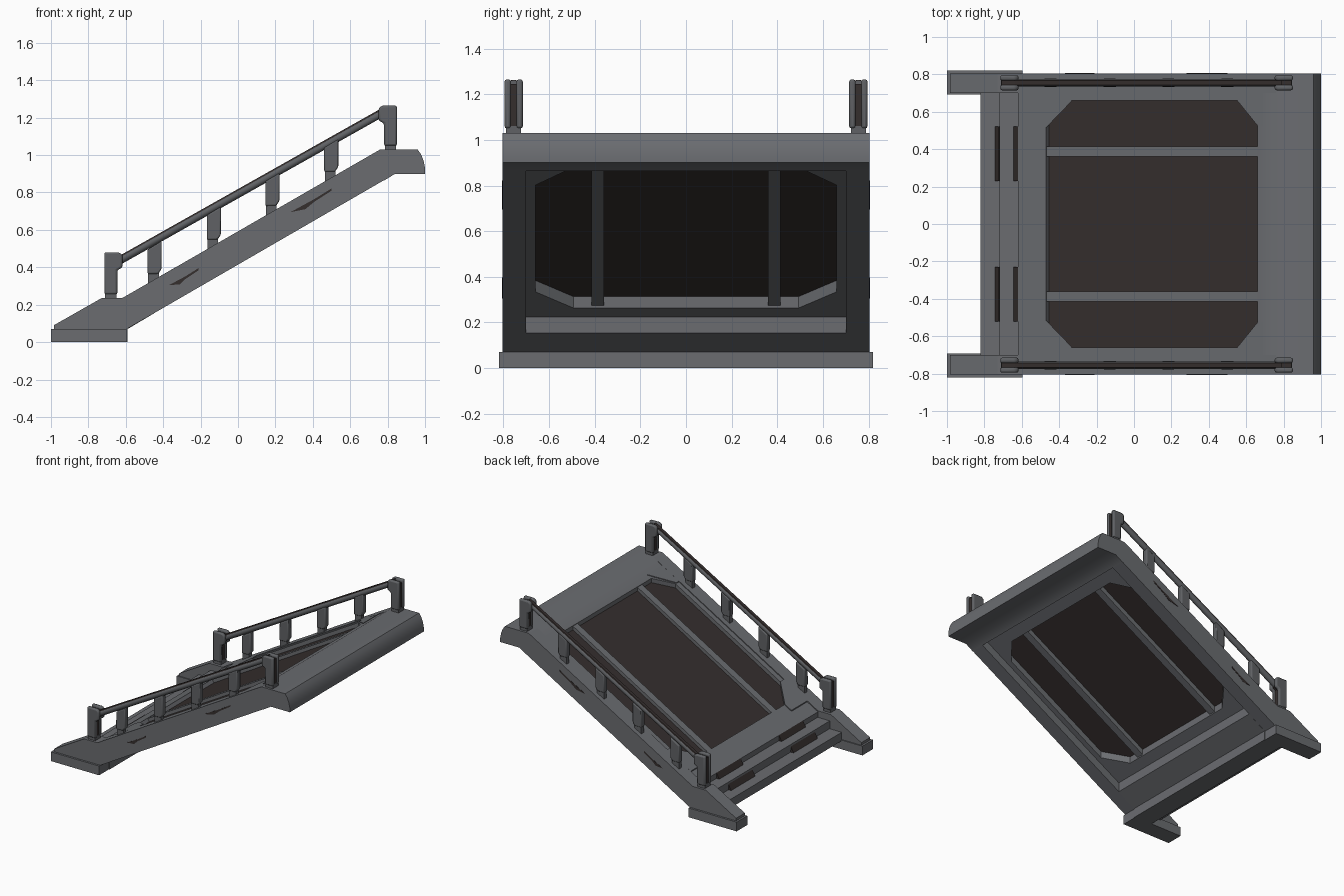
import bpy, bmesh, math

if "Cube" in bpy.data.objects:
    bpy.data.objects.remove(bpy.data.objects["Cube"])

def mat(name, c):
    m = bpy.data.materials.new(name)
    m.diffuse_color = (*c, 1)
    m.use_nodes = True
    m.node_tree.nodes["Principled BSDF"].inputs["Base Color"].default_value = m.diffuse_color
    return m

GREY = mat("steel grey", (0.145, 0.151, 0.163))
POST = mat("post grey", (0.115, 0.12, 0.128))
BROWN = mat("dark brown", (0.036, 0.028, 0.027))

SLOPE = math.tan(math.radians(30))

def line(x):
    """Height of the ramp's top line at x."""
    return 0.235 + SLOPE * (x + 0.62)

def loft(name, a, b, m, bevel=0, smooth=False):
    """Solid between two matching outlines."""
    bm = bmesh.new()
    va = [bm.verts.new(p) for p in a]
    vb = [bm.verts.new(p) for p in b]
    n = len(a)
    bm.faces.new(va)
    bm.faces.new(vb[::-1])
    for i in range(n):
        j = (i + 1) % n
        bm.faces.new((va[i], vb[i], vb[j], va[j]))
    bmesh.ops.recalc_face_normals(bm, faces=bm.faces)
    me = bpy.data.meshes.new(name)
    bm.to_mesh(me)
    bm.free()
    me.materials.append(m)
    ob = bpy.data.objects.new(name, me)
    bpy.context.collection.objects.link(ob)
    if bevel:
        md = ob.modifiers.new("bevel", 'BEVEL')
        md.width = bevel
        md.segments = 2
    if smooth:
        bpy.context.view_layer.objects.active = ob
        ob.select_set(True)
        bpy.ops.object.shade_smooth_by_angle(angle=math.radians(40))
        ob.select_set(False)
    return ob

def prism(name, xz, y0, y1, m, **k):
    return loft(name, [(x, y0, z) for x, z in xz], [(x, y1, z) for x, z in xz], m, **k)

def slab(name, xy, top, bot, m):
    """Plan outline laid along the slope, between two height offsets."""
    return loft(name, [(x, y, line(x) + top) for x, y in xy],
                [(x, y, line(x) + bot) for x, y in xy], m)

def rect(x0, x1, z0, z1):
    return [(x0, z0), (x1, z0), (x1, z1), (x0, z1)]

# Upper landing, full width, with rounded nose
LOW = -0.18
prism("landing", [(0.66, line(0.66) - 0.008), (0.76, 1.03), (0.96, 1.03), (0.978, 1.005),
                  (0.992, 0.97), (1.0, 0.93), (1.0, 0.90), (0.84, 0.90), (0.78, line(0.78) + LOW),
                  (0.78, line(0.78) - 0.11), (0.66, line(0.66) - 0.11)],
      -0.805, 0.805, GREY, smooth=True)

# Lower cross beam, whose front carries the third step
prism("lower_beam", [(-0.62, 0.19), (-0.62, line(-0.62) - 0.008), (-0.47, line(-0.47) - 0.008),
                     (-0.45, line(-0.45) - 0.05), (-0.45, line(-0.45) + LOW),
                     (-0.59, 0.07), (-0.59, 0.12)], -0.70, 0.70, GREY)
# Steps and base between the feet
prism("middle_step", [(-0.72, 0.13), (-0.72, 0.185), (-0.60, 0.185), (-0.58, 0.08), (-0.70, 0.08)],
      -0.70, 0.70, GREY)
prism("bottom_step", rect(-0.82, -0.60, 0.06, 0.125), -0.70, 0.70, GREY)
prism("step_base", rect(-0.74, -0.59, 0.0, 0.07), -0.70, 0.70, GREY)

# Recessed dark ramp deck
slab("deck", [(-0.48, -0.53), (-0.34, -0.67), (0.56, -0.67), (0.67, -0.53),
              (0.67, 0.53), (0.56, 0.67), (-0.34, 0.67), (-0.48, 0.53)], -0.04, -0.06, BROWN)
slab("lower_lip", [(-0.47, -0.70), (-0.38, -0.70), (-0.38, 0.70), (-0.47, 0.70)],
     -0.06, -0.11, GREY)

for s in (-1, 1):
    def sl(name, xy, t, b, m):
        return slab(name, [(x, s * y) for x, y in xy], t, b, m)

    # Foot and sloping side beam
    prism("foot", rect(-1.0, -0.595, 0, 0.07), s * 0.692, s * 0.82, GREY)
    prism("side_beam", [(-0.985, 0.07), (-0.985, 0.09), (-0.73, 0.235), (-0.62, 0.235),
                        (0.76, 1.03), (0.80, 1.03), (0.84, 0.90), (-0.595, 0.07)],
          s * 0.70, s * 0.805, GREY)

    # Deck frame: side rail, divider and corner gussets
    sl("frame_side", rect(-0.47, 0.69, 0.66, 0.70), -0.008, -0.11, GREY)
    sl("deck_divider", rect(-0.47, 0.67, 0.36, 0.415), -0.012, -0.10, GREY)
    for name, tri in (("lower_corner", [(-0.475, 0.51), (-0.33, 0.662), (-0.475, 0.662)]),
                      ("upper_corner", [(0.665, 0.52), (0.665, 0.662), (0.55, 0.662)])):
        sl(name, tri, -0.008, -0.11, GREY)
    sl("lower_gusset", [(-0.53, 0.51), (-0.475, 0.51), (-0.335, 0.655), (-0.335, 0.70),
                        (-0.53, 0.70)], 0.0, -0.01, GREY)
    sl("upper_gusset", [(0.69, 0.52), (0.69, 0.70), (0.55, 0.70), (0.55, 0.67)],
       -0.002, -0.01, GREY)
    sl("under_gusset", [(-0.39, 0.48), (-0.25, 0.67), (-0.39, 0.67)], -0.06, -0.11, GREY)

    # Worn brown patches on step fronts and beam sides
    for x, z in ((-0.72, 0.135), (-0.62, 0.195)):
        prism("step_wear", [(x - 0.024, z - 0.008), (x - 0.001, z + 0.035), (x, z - 0.008)],
              s * 0.23, s * 0.52, BROWN)
    for xs in ((-0.37, -0.31, -0.28, -0.21), (0.28, 0.36, 0.41, 0.50)):
        a, b, c, d = xs
        o = -0.075 if a < 0 else -0.06
        prism("beam_wear", [(a, line(a) + o), (b, line(b) + o - 0.03), (c, line(c) + o - 0.018),
                            (d, line(d) + o - 0.012), (d, line(d) + o), (c, line(c) + o - 0.004)],
              s * 0.80, s * 0.807, BROWN)

    # Handrail with brown top strip
    yc = s * 0.755
    ends = [(-0.65, 0.426), (0.79, 0.426 + 1.44 * SLOPE * 0.975)]
    rings = [[(x, yc + 0.021 * math.cos(i * math.pi / 6), z + 0.024 * math.sin(i * math.pi / 6))
              for i in range(12)] for x, z in ends]
    loft("handrail", rings[0], rings[1], POST, smooth=True)
    strips = [[(x, yc - 0.014, z + 0.017), (x, yc + 0.014, z + 0.017),
               (x, yc + 0.012, z + 0.0265), (x, yc - 0.012, z + 0.0265)] for x, z in ends]
    loft("handrail_strip", strips[0], strips[1], BROWN)

    # Middle posts with narrow necks
    for x in (-0.447, -0.13, 0.183, 0.498):
        t = line(x)
        prism("post_neck", rect(x - 0.033, x + 0.024, t - 0.03, t + 0.05),
              yc - 0.016, yc + 0.016, POST)
        prism("middle_post", [(x - 0.037, t + 0.03), (x + 0.02, t + 0.03), (x + 0.038, t + 0.055),
                              (x + 0.038, t + 0.205), (x - 0.037, t + 0.16)],
              yc - 0.022, yc + 0.022, POST, bevel=0.007, smooth=True)

    # Slotted end posts whose heads hold the rail
    for xc, z, h, d in ((-0.68, 0.235, 0.245, 1), (0.815, 1.03, 0.235, -1)):
        prof = [(-0.035, 0.02), (0.035, 0.02), (0.035, h - 0.095), (0.063, h - 0.08),
                (0.063, h - 0.015), (0.045, h), (-0.035, h)]
        prof = [(xc + d * px, z + pz) for px, pz in prof]
        prism("post_base", rect(xc - 0.03, xc + 0.03, z - 0.01, z + 0.03),
              yc - 0.033, yc + 0.033, POST)
        for q in (-1, 1):
            prism("end_post_cheek", prof, yc + q * 0.012, yc + q * 0.04, POST,
                  bevel=0.01, smooth=True)
        prism("end_post_core", [(xc - d * 0.028, z + 0.02), (xc + d * 0.029, z + 0.02),
                                (xc + d * 0.029, z + h - 0.085), (xc + d * 0.05, z + h - 0.07),
                                (xc + d * 0.05, z + h - 0.02), (xc - d * 0.028, z + h - 0.02)],
              yc - 0.013, yc + 0.013, BROWN)
